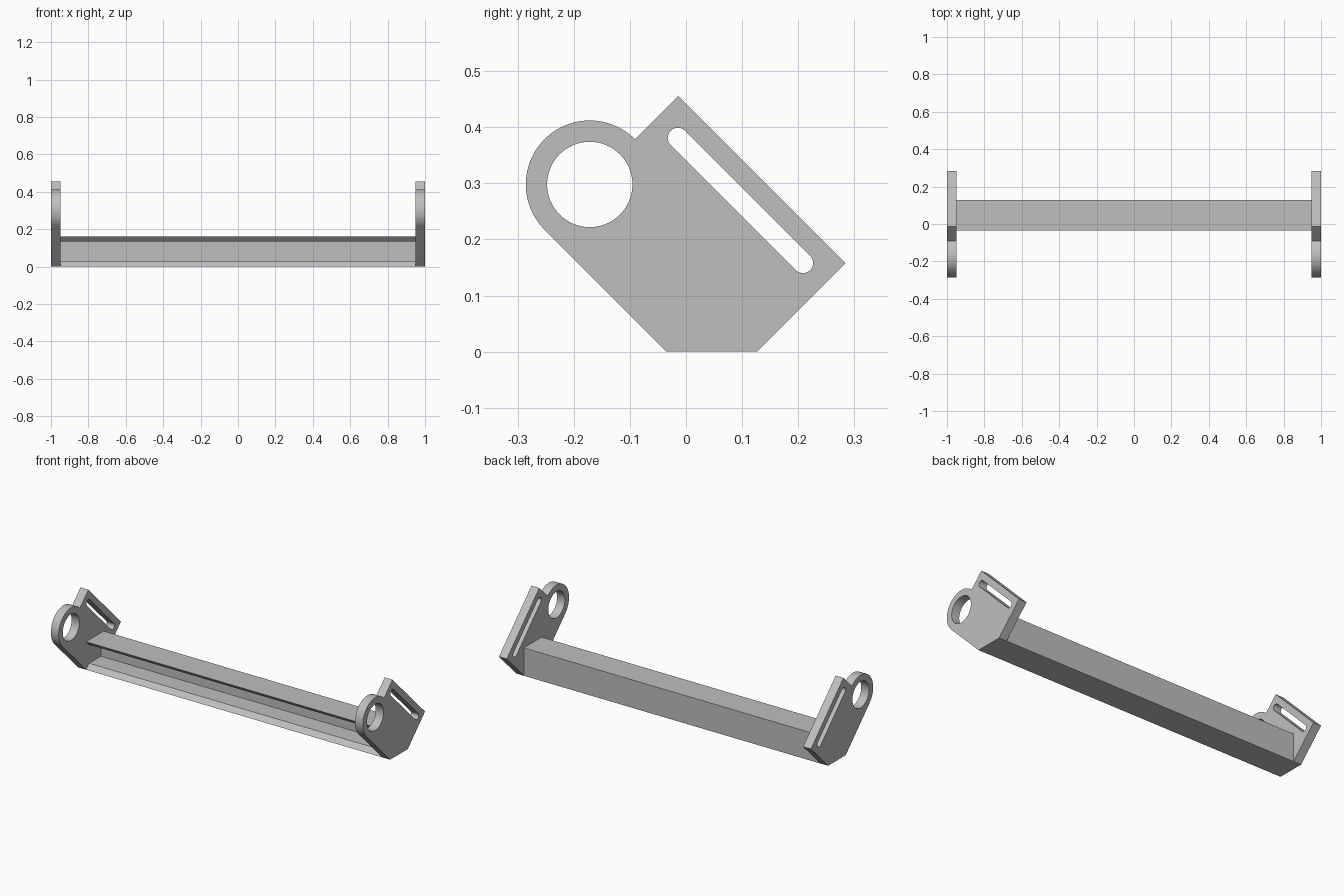
import bpy
import bmesh
from math import cos, sin, radians
from mathutils import Vector

cube = bpy.data.objects.get("Cube")
if cube:
    bpy.data.objects.remove(cube, do_unlink=True)

# Single grey finish
grey = bpy.data.materials.new("plain_grey")
grey.use_nodes = True
colour = (0.52, 0.52, 0.52, 1)
grey.diffuse_color = colour
grey.node_tree.nodes["Principled BSDF"].inputs["Base Color"].default_value = colour


def arc(centre, radius, start, end, steps):
    """Points (y, z) along an arc, both ends included."""
    angles = [radians(start + (end - start) * i / steps) for i in range(steps + 1)]
    return [(centre[0] + radius * cos(a), centre[1] + radius * sin(a)) for a in angles]


def extrude_profile(name, loops, x0, x1):
    """Fill (y, z) loops, the first the outline and the rest holes, from x0 to x1."""
    bm = bmesh.new()
    edges = []
    for loop in loops:
        verts = [bm.verts.new((x0, y, z)) for y, z in loop]
        edges += [bm.edges.new((v, verts[i - 1])) for i, v in enumerate(verts)]
    bmesh.ops.triangle_fill(bm, edges=edges, use_beauty=True)
    grown = bmesh.ops.extrude_face_region(bm, geom=bm.faces[:], use_keep_orig=True)
    moved = [g for g in grown["geom"] if isinstance(g, bmesh.types.BMVert)]
    bmesh.ops.translate(bm, verts=moved, vec=Vector((x1 - x0, 0, 0)))
    bmesh.ops.recalc_face_normals(bm, faces=bm.faces[:])
    mesh = bpy.data.meshes.new(name)
    bm.to_mesh(mesh)
    bm.free()
    mesh.materials.append(grey)
    obj = bpy.data.objects.new(name, mesh)
    bpy.context.collection.objects.link(obj)
    bpy.ops.object.select_all(action="DESELECT")
    obj.select_set(True)
    bpy.context.view_layer.objects.active = obj
    bpy.ops.object.shade_smooth_by_angle(angle=radians(30))
    return obj


# End plates: rounded eye, square shoulder, flat foot, round hole and slanted slot
eye = (-0.1715, 0.298)
outline = arc(eye, 0.114, 45, 225, 48)
outline += [(-0.035, 0), (0.127, 0), (0.2845, 0.1575), (-0.0135, 0.4555)]
hole = arc(eye, 0.076, 0, 360, 72)[:-1]
slot = arc((-0.0145, 0.381), 0.018, 45, 225, 16) + arc((0.2085, 0.158), 0.018, 225, 405, 16)

PLATE = 0.05
for name, x0 in (("right_end_plate", -1), ("left_end_plate", 1 - PLATE)):
    extrude_profile(name, [outline, hole, slot], x0, x0 + PLATE)

# Channel beam, open at the front, with mitred flange edges
front, back, top, wall = -0.035, 0.127, 0.162, 0.027
channel = [(front, 0), (back, 0), (back, top), (front, top),
           (front + wall, top - wall), (back - wall, top - wall),
           (back - wall, wall), (front + wall, wall)]
extrude_profile("channel_beam", [channel], PLATE - 1, 1 - PLATE)
